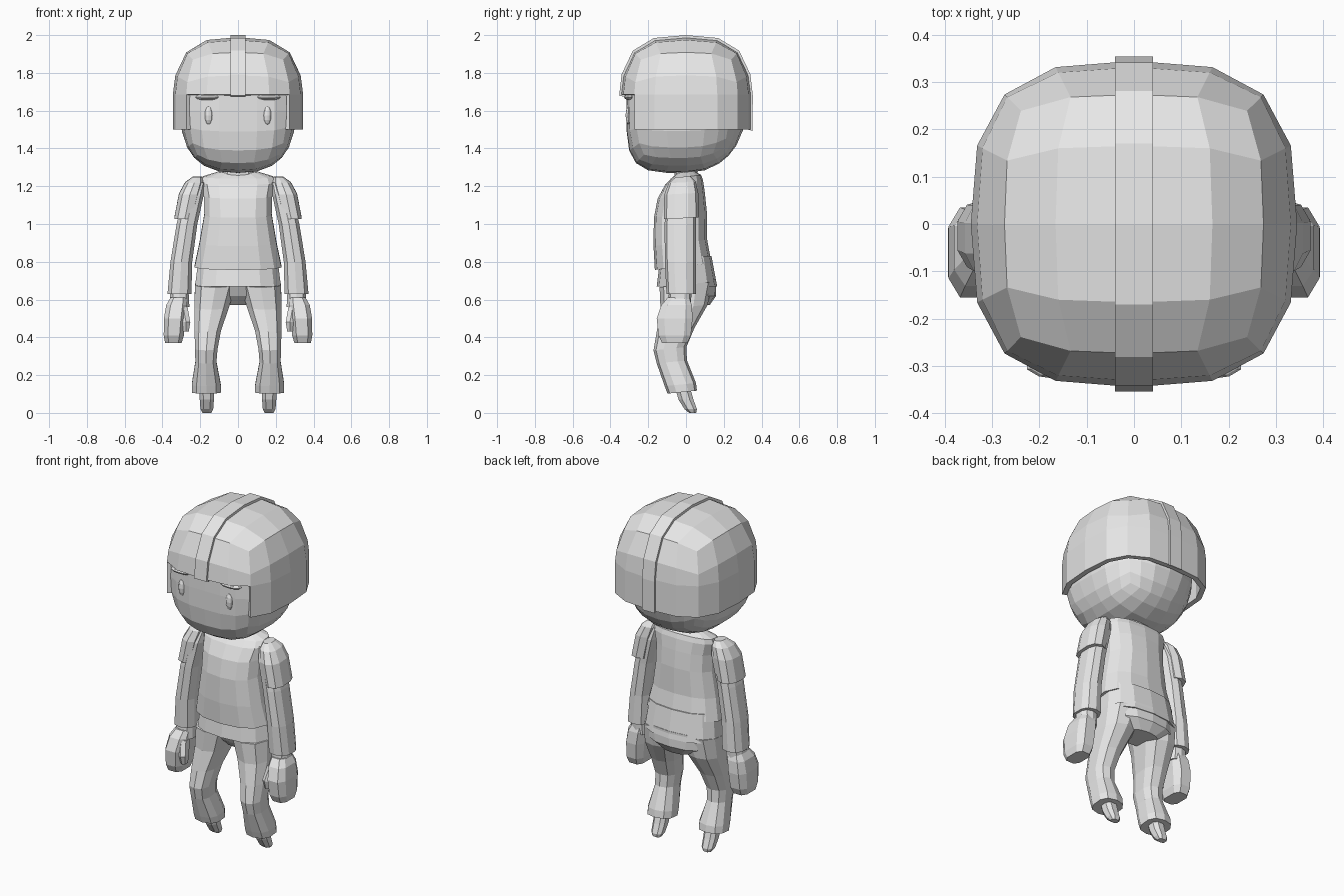
import bpy, bmesh, math
from mathutils import Vector

cube = bpy.data.objects.get("Cube")
if cube:
    bpy.data.objects.remove(cube)

grey = bpy.data.materials.new("light_grey")
grey.use_nodes = True
grey.diffuse_color = (0.8, 0.8, 0.8, 1)
grey.node_tree.nodes["Principled BSDF"].inputs["Base Color"].default_value = (0.8, 0.8, 0.8, 1)


def finish(name, bm):
    """Turn a bmesh into a flat shaded object."""
    bmesh.ops.recalc_face_normals(bm, faces=bm.faces)
    mesh = bpy.data.meshes.new(name)
    bm.to_mesh(mesh)
    bm.free()
    mesh.materials.append(grey)
    obj = bpy.data.objects.new(name, mesh)
    bpy.context.collection.objects.link(obj)
    return obj


def bridge(name, rings):
    """Skin a list of point rings and cap both ends."""
    bm = bmesh.new()
    loops = [[bm.verts.new(p) for p in ring] for ring in rings]
    n = len(loops[0])
    for a, b in zip(loops, loops[1:]):
        for i in range(n):
            j = (i + 1) % n
            bm.faces.new((a[i], a[j], b[j], b[i]))
    bm.faces.new(loops[0])
    bm.faces.new(loops[-1])
    return finish(name, bm)


def loft(name, sections, side=1, sides=10, power=2.5, tilt=0.0):
    """Stack rounded sections given as (x, y, z, x radius, y radius)."""
    def arc(v):
        return math.copysign(abs(v) ** (2 / power), v)
    rings = []
    for cx, cy, z, rx, ry in sections:
        ring = []
        for i in range(sides):
            t = 2 * math.pi * (i + 0.5) / sides
            y = ry * arc(math.sin(t))
            ring.append((side * (cx + rx * arc(math.cos(t))), cy + y, z + tilt * y))
        rings.append(ring)
    return bridge(name, rings)


def cube_grid(cuts):
    bm = bmesh.new()
    bmesh.ops.create_cube(bm, size=2)
    bmesh.ops.subdivide_edges(bm, edges=bm.edges[:], cuts=cuts, use_grid_fill=True)
    return bm


def ellipsoid(name, centre, radii):
    bm = bmesh.new()
    bmesh.ops.create_uvsphere(bm, u_segments=10, v_segments=6, radius=1)
    for v in bm.verts:
        v.co = Vector(centre) + Vector([a * r for a, r in zip(v.co, radii)])
    return finish(name, bm)


HEAD_Z = 1.6

# Head: rounded cube with a flat face and a round back
bm = cube_grid(5)
for v in bm.verts:
    x, y, z = v.co
    p = 4 if y < 0 else 2.1
    side_size = (abs(x) ** 2.5 + abs(z) ** 2.5) ** (1 / 2.5)
    size = (side_size ** p + abs(y) ** p) ** (1 / p)
    v.co = (0.305 * x / size, 0.315 * y / size, HEAD_Z + 0.33 * z / size)
finish("head", bm)


# Helmet: upper half of a rounded cube with side and back walls pulled down
def helmet_point(x, y, z, grow=1.0):
    size = (abs(x) ** 3 + abs(y) ** 3 + abs(z) ** 3) ** (1 / 3) / grow
    return Vector((0.345 * x / size, 0.345 * y / size, HEAD_Z + 0.389 * z / size))


bm = cube_grid(3)
bmesh.ops.delete(bm, geom=[v for v in bm.verts if v.co.z < -0.1], context='VERTS')
for v in bm.verts:
    on_rim = abs(v.co.z) < 0.01
    v.co = helmet_point(*v.co)
    if on_rim:
        v.co.z = 1.685
walls = [e for e in bm.edges if e.is_boundary and all(v.co.y > -0.3 for v in e.verts)]
new = bmesh.ops.extrude_edge_only(bm, edges=walls)["geom"]
for v in new:
    if isinstance(v, bmesh.types.BMVert):
        v.co.z = 1.5
helmet = finish("helmet", bm)
shell = helmet.modifiers.new("thickness", 'SOLIDIFY')
shell.thickness = 0.03
shell.offset = -1

# Raised band from brim over the crown to the nape
path = [(-1, 0.2), (-1, 0.5), (-1, 1), (-0.5, 1), (0, 1),
        (0.5, 1), (1, 1), (1, 0.5), (1, 0.2), (1, -0.27)]
band = []
for y, z in path:
    outer, inner = helmet_point(0, y, z, 1.028), helmet_point(0, y, z, 0.95)
    band.append([p + Vector((x, 0, 0)) for p, x in
                 ((outer, -0.04), (outer, 0.04), (inner, 0.04), (inner, -0.04))])
bridge("helmet_band", band)

# Neck, shirt, hem and hips
loft("neck", [(0, 0, 1.2, 0.085, 0.06), (0, 0, 1.32, 0.085, 0.06)])
loft("shirt", [(0, -0.015, 0.775, 0.235, 0.15), (0, -0.03, 0.9, 0.208, 0.142),
               (0, -0.03, 1.05, 0.182, 0.14), (0, -0.025, 1.15, 0.185, 0.125),
               (0, -0.01, 1.22, 0.2, 0.1), (0, 0, 1.25, 0.19, 0.08),
               (0, 0, 1.275, 0.11, 0.045)], sides=14, tilt=0.12)
loft("shirt_hem", [(0, 0.005, 0.67, 0.232, 0.16), (0, 0, 0.83, 0.212, 0.135)], sides=14)
loft("hips", [(0, 0.045, 0.57, 0.1, 0.08), (0, 0.035, 0.62, 0.19, 0.125),
              (0, 0.01, 0.71, 0.215, 0.15)], sides=14)

for side, label in ((1, "left"), (-1, "right")):
    # Face details
    ellipsoid(label + "_eye", (side * 0.155, -0.3, 1.575), (0.022, 0.02, 0.05))
    ellipsoid(label + "_eyebrow", (side * 0.16, -0.298, 1.672), (0.07, 0.03, 0.017))

    # Arm with short oversleeve
    loft(label + "_arm", [(0.31, -0.025, 0.63, 0.066, 0.078), (0.3, -0.03, 0.8, 0.06, 0.082),
                          (0.27, -0.03, 1.0, 0.057, 0.083), (0.235, -0.025, 1.15, 0.055, 0.08),
                          (0.21, -0.02, 1.22, 0.04, 0.055)], side)
    loft(label + "_sleeve", [(0.282, -0.025, 1.03, 0.058, 0.092), (0.255, -0.025, 1.16, 0.06, 0.09),
                             (0.232, -0.02, 1.22, 0.05, 0.072), (0.215, -0.015, 1.25, 0.026, 0.04)],
         side, tilt=0.05)

    # Fist, wrist and thumb
    loft(label + "_wrist", [(0.31, -0.035, 0.56, 0.055, 0.06), (0.31, -0.03, 0.65, 0.05, 0.06)], side)
    loft(label + "_hand", [(0.342, -0.06, 0.37, 0.046, 0.07), (0.34, -0.06, 0.41, 0.056, 0.09),
                           (0.335, -0.06, 0.5, 0.06, 0.1), (0.325, -0.05, 0.57, 0.058, 0.085),
                           (0.315, -0.04, 0.61, 0.045, 0.06)], side, sides=8, power=3.2)
    loft(label + "_thumb", [(0.275, -0.11, 0.43, 0.016, 0.022), (0.275, -0.115, 0.48, 0.025, 0.032),
                            (0.29, -0.09, 0.56, 0.026, 0.03)], side, sides=6)

    # Bent trouser leg with flared cuff
    loft(label + "_leg", [(0.168, -0.02, 0.11, 0.08, 0.078), (0.168, -0.03, 0.15, 0.08, 0.083),
                          (0.17, -0.075, 0.27, 0.058, 0.08), (0.168, -0.085, 0.34, 0.062, 0.087),
                          (0.16, -0.055, 0.44, 0.073, 0.1), (0.14, -0.01, 0.56, 0.095, 0.125),
                          (0.12, 0.0, 0.68, 0.112, 0.14)], side, tilt=0.1)

    # Foot pointing down
    loft(label + "_foot", [(0.165, 0.035, 0, 0.025, 0.02), (0.165, 0.025, 0.02, 0.036, 0.035),
                           (0.165, 0.0, 0.07, 0.04, 0.042), (0.165, -0.02, 0.14, 0.043, 0.042)],
         side, sides=8)
